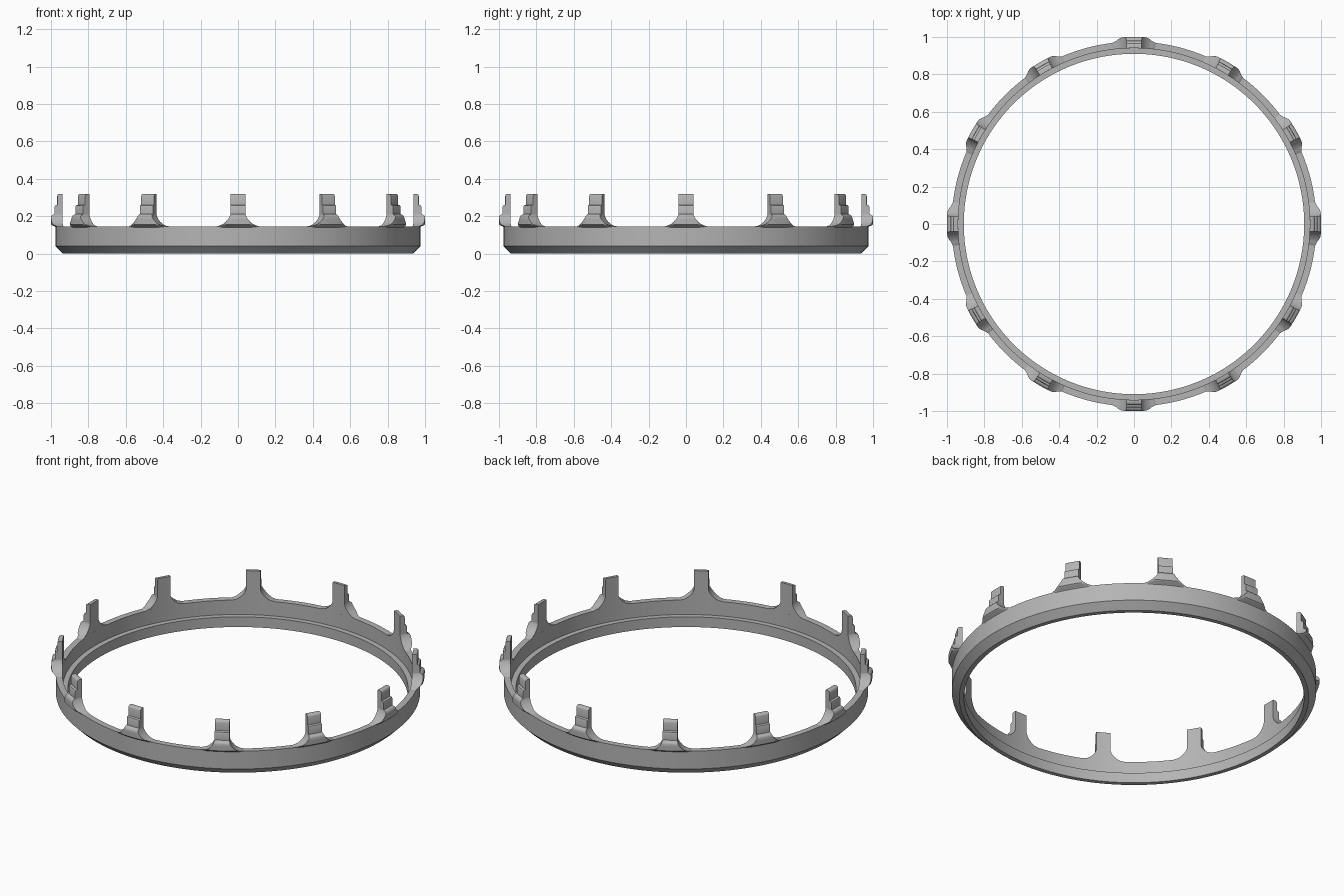
import bpy, bmesh
from math import sin, cos, pi, radians

if "Cube" in bpy.data.objects:
    bpy.data.objects.remove(bpy.data.objects["Cube"])

grey = bpy.data.materials.new("plain grey")
grey.use_nodes = True
colour = (0.46, 0.46, 0.46, 1)
grey.diffuse_color = colour
grey.node_tree.nodes["Principled BSDF"].inputs["Base Color"].default_value = colour


def finish(bm, name, angle):
    bmesh.ops.recalc_face_normals(bm, faces=bm.faces)
    mesh = bpy.data.meshes.new(name)
    bm.to_mesh(mesh)
    bm.free()
    mesh.materials.append(grey)
    obj = bpy.data.objects.new(name, mesh)
    bpy.context.collection.objects.link(obj)
    bpy.ops.object.select_all(action="DESELECT")
    obj.select_set(True)
    bpy.context.view_layer.objects.active = obj
    bpy.ops.object.shade_smooth_by_angle(angle=radians(angle))
    return obj


def loft(bm, rings, closed):
    """Join successive closed loops of vertices with quads."""
    pairs = list(zip(rings, rings[1:] + rings[:1]))
    for a, b in pairs if closed else pairs[:-1]:
        n = len(a)
        for i in range(n):
            bm.faces.new((a[i], a[(i + 1) % n], b[(i + 1) % n], b[i]))


# Band: stepped, chamfered section turned around the z axis
SEGMENTS = 192
section = [(0.91, 0), (0.935, 0), (0.975, 0.04), (0.975, 0.145),
           (0.94, 0.145), (0.94, 0.06), (0.91, 0.06)]
bm = bmesh.new()
loft(bm, [[bm.verts.new((r * cos(a), r * sin(a), z)) for r, z in section]
          for a in (2 * pi * i / SEGMENTS for i in range(SEGMENTS))], True)
finish(bm, "band", 30)

# Prong levels: height, half width, outer radius
levels = [(0.14, 0.12, 0.974), (0.146, 0.115, 0.98), (0.15, 0.095, 0.993),
          (0.157, 0.08, 1.0), (0.17, 0.064, 1.0), (0.182, 0.053, 1.0),
          (0.195, 0.045, 1.0), (0.203, 0.042, 0.996), (0.209, 0.04, 0.988),
          (0.211, 0.04, 0.981), (0.25, 0.04, 0.981), (0.257, 0.04, 0.978),
          (0.261, 0.04, 0.967), (0.308, 0.04, 0.967), (0.315, 0.04, 0.964),
          (0.319, 0.04, 0.957)]
COLUMNS = 16


def outer_radius(r, x):
    """Let the foot of the prong fade sideways into the band."""
    t = min(max((abs(x) - 0.055) / 0.075, 0), 1)
    fade = 1 - t * t * (3 - 2 * t)
    return 0.975 + (r - 0.975) * fade if r > 0.975 else r


def prong(name, angle):
    bm = bmesh.new()
    loops = []
    for z, width, radius in levels:
        xs = [width * (2 * i / COLUMNS - 1) for i in range(COLUMNS + 1)]
        points = [(outer_radius(radius, x), x) for x in xs]
        points += [(0.94, x) for x in reversed(xs)]
        loops.append([bm.verts.new((r * cos(angle + x / 0.97),
                                    r * sin(angle + x / 0.97), z))
                      for r, x in points])
    loft(bm, loops, False)
    # cap both ends with strips
    for loop in (loops[0], loops[-1]):
        for i in range(COLUMNS):
            bm.faces.new((loop[i], loop[i + 1], loop[-2 - i], loop[-1 - i]))
    finish(bm, name, 40)


for i in range(12):
    prong(f"prong_{i + 1}", i * pi / 6)
